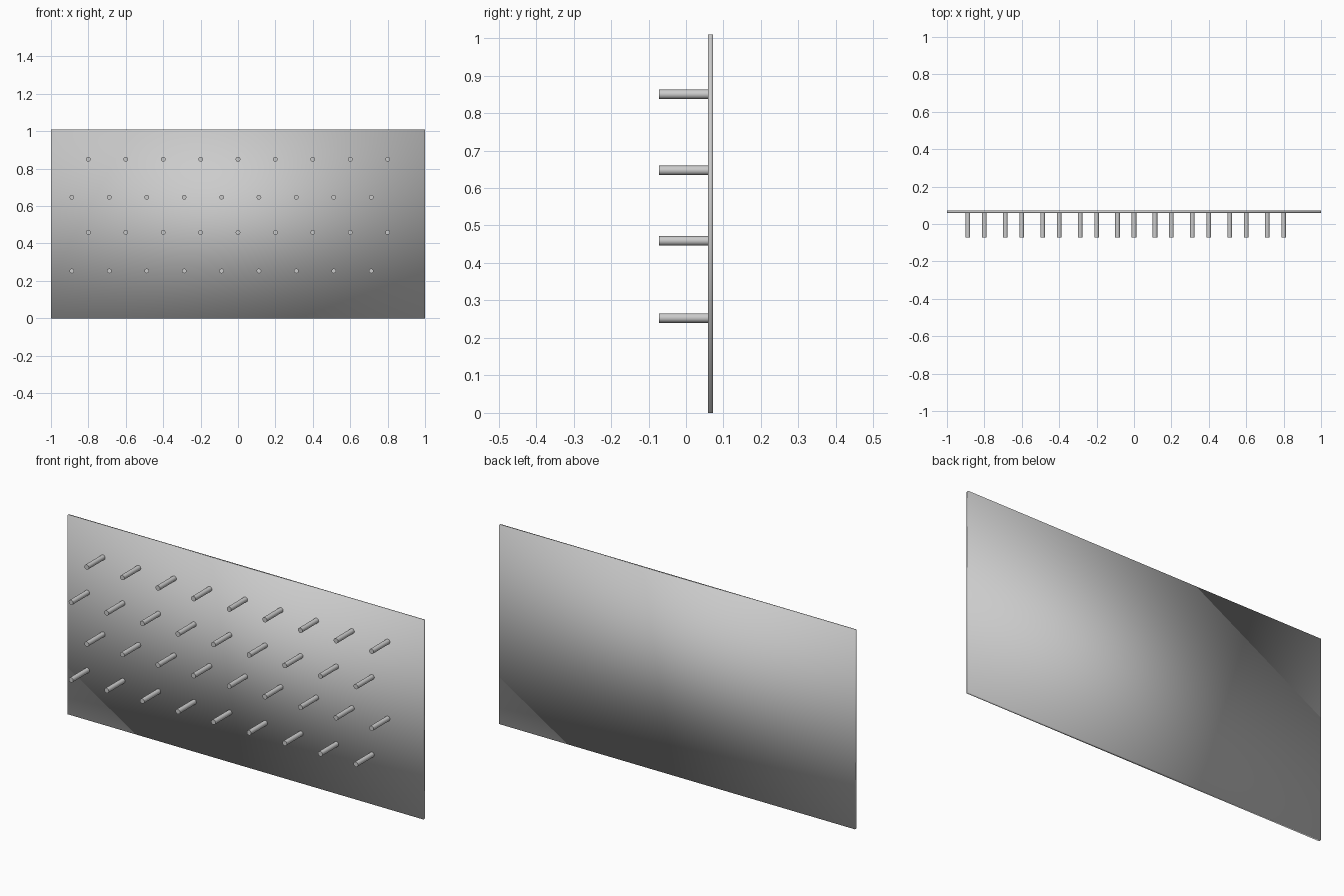
import bpy
from mathutils import Matrix, Vector
from math import radians

cube = bpy.data.objects.get("Cube")
if cube:
    bpy.data.objects.remove(cube, do_unlink=True)

# One grey for the whole pegboard
grey = bpy.data.materials.new("plain grey")
grey.use_nodes = True
colour = (0.6, 0.6, 0.6, 1)
grey.diffuse_color = colour
grey.node_tree.nodes["Principled BSDF"].inputs["Base Color"].default_value = colour

HEIGHT = 1.01
BACK, FACE, TIP = 0.072, 0.059, -0.072
PEG_RADIUS = 0.0125

# Backing board, smooth shaded across its edges
bpy.ops.mesh.primitive_cube_add(size=1)
board = bpy.context.object
board.name = "backing_board"
board.data.transform(Matrix.Translation((0, (BACK + FACE) / 2, HEIGHT / 2))
                     @ Matrix.Diagonal((2, BACK - FACE, HEIGHT, 1)))
board.data.materials.append(grey)
board.data.shade_smooth()

# Master peg pointing forward, its root sunk slightly into the board
root = FACE + 0.004
bpy.ops.mesh.primitive_cylinder_add(vertices=32, radius=PEG_RADIUS, depth=root - TIP)
master = bpy.context.object
master.data.transform(Matrix.Rotation(radians(90), 4, "X"))
master.data.materials.append(grey)
bpy.ops.object.shade_smooth_by_angle(angle=radians(40))
peg_mesh = master.data
bpy.data.objects.remove(master)

# Four staggered rows of nine pegs: height and first x of each row
rows = [(0.85, -0.8), (0.647, -0.888), (0.459, -0.8), (0.253, -0.888)]
for r, (z, start) in enumerate(rows, 1):
    for i in range(9):
        peg = bpy.data.objects.new(f"peg_row_{r}_{i + 1}", peg_mesh)
        peg.location = Vector((start + 0.2 * i, (root + TIP) / 2, z))
        bpy.context.collection.objects.link(peg)
